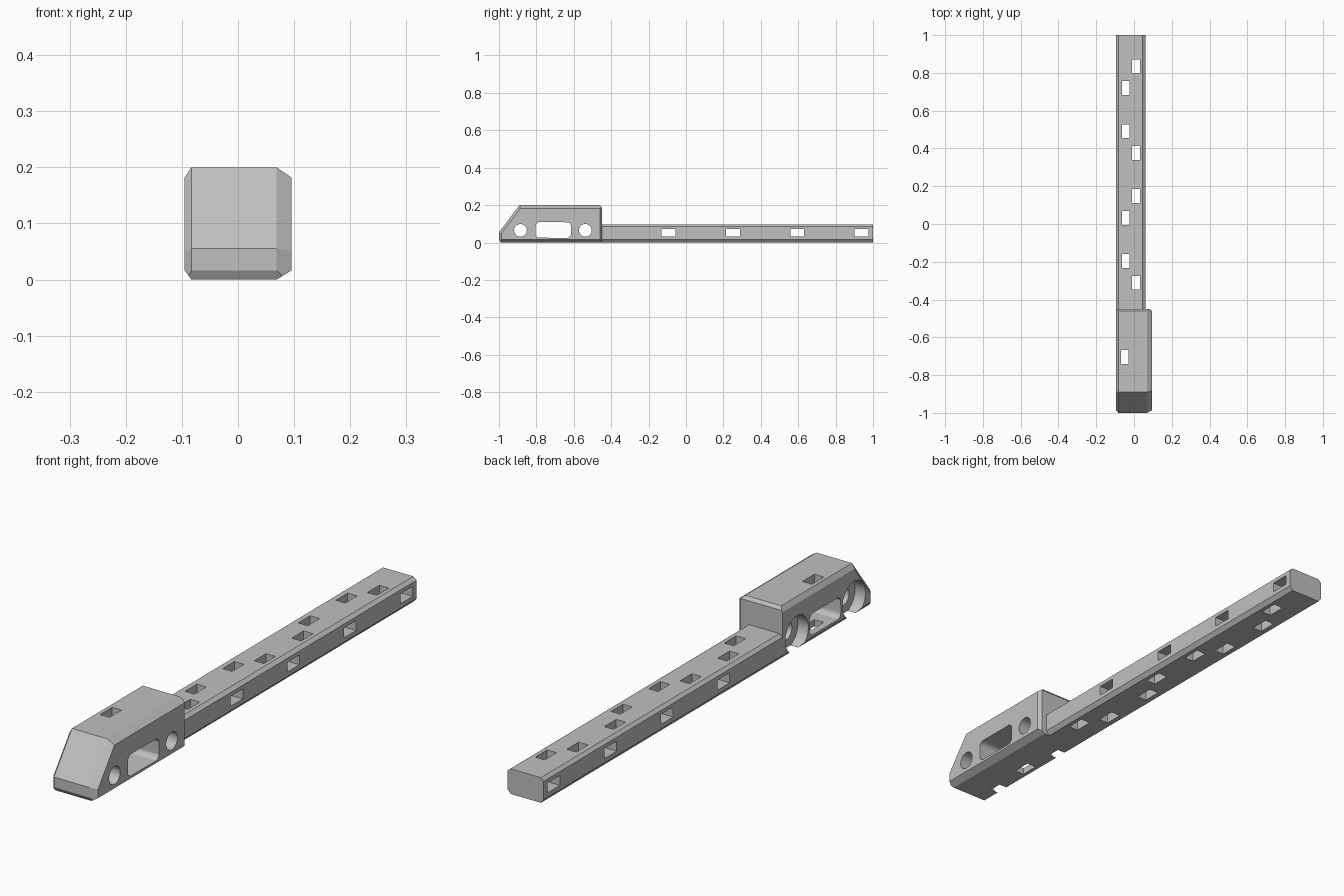
import bpy, bmesh
from math import cos, sin, pi, radians
from mathutils import Vector

cube = bpy.data.objects.get("Cube")
if cube:
    bpy.data.objects.remove(cube, do_unlink=True)

grey = bpy.data.materials.new("plain grey")
grey.use_nodes = True
grey.diffuse_color = (0.53, 0.53, 0.53, 1)
grey.node_tree.nodes["Principled BSDF"].inputs["Base Color"].default_value = (0.53, 0.53, 0.53, 1)


def finish(bm, name):
    bmesh.ops.recalc_face_normals(bm, faces=bm.faces)
    mesh = bpy.data.meshes.new(name)
    bm.to_mesh(mesh)
    bm.free()
    mesh.materials.append(grey)
    obj = bpy.data.objects.new(name, mesh)
    bpy.context.collection.objects.link(obj)
    return obj


def block(lo, hi):
    bm = bmesh.new()
    bmesh.ops.create_cube(bm, size=1)
    for v in bm.verts:
        v.co = [l + (h - l) * (c + 0.5) for l, h, c in zip(lo, hi, v.co)]
    return bm


def shave(bm, normal, dist):
    """Cut away everything beyond the plane normal . p = dist."""
    n = Vector(normal)
    geom = bm.verts[:] + bm.edges[:] + bm.faces[:]
    cut = bmesh.ops.bisect_plane(bm, geom=geom, plane_co=n * dist / n.length_squared,
                                 plane_no=n, clear_outer=True)["geom_cut"]
    edges = [e for e in cut if isinstance(e, bmesh.types.BMEdge)]
    if edges:
        bmesh.ops.contextual_create(bm, geom=edges)


def chamfer(bm, plane1, inset1, plane2, inset2):
    """Slice off the edge between two faces; insets run along each normal."""
    (n1, d1), (n2, d2) = plane1, plane2
    shave(bm, Vector(n1) / inset1 + Vector(n2) / inset2, d1 / inset1 + d2 / inset2 - 1)


def x_prism(outline, x0, x1):
    """Extrude a (y, z) outline along x."""
    bm = bmesh.new()
    face = bm.faces.new([bm.verts.new((x0, y, z)) for y, z in outline])
    new = bmesh.ops.extrude_face_region(bm, geom=[face])["geom"]
    bmesh.ops.translate(bm, vec=(x1 - x0, 0, 0),
                        verts=[v for v in new if isinstance(v, bmesh.types.BMVert)])
    return bm


def rounded(y, z, half_y, half_z, r, steps):
    """Rounded rectangle outline; a circle when the halves equal r."""
    pts = []
    for i, (sy, sz) in enumerate([(1, 1), (-1, 1), (-1, -1), (1, -1)]):
        for k in range(steps):
            a = (i + k / steps) * pi / 2
            pts.append((y + sy * (half_y - r) + r * cos(a), z + sz * (half_z - r) + r * sin(a)))
    return pts


def combine(target, tool, operation):
    mod = target.modifiers.new("combine", "BOOLEAN")
    mod.operation, mod.object, mod.solver = operation, tool, "EXACT"
    bpy.context.view_layer.objects.active = target
    bpy.ops.object.modifier_apply(modifier=mod.name)
    bpy.data.objects.remove(tool, do_unlink=True)


# Head block with sloped nose
SIDE = 0.095
bm = block((-SIDE, -1, 0), (SIDE, -0.45, 0.2))
slope = Vector((0, -0.145, 0.11)).normalized()
nose = (slope, slope.dot(Vector((0, -1, 0.055))))
shave(bm, *nose)
top, bottom = ((0, 0, 1), 0.2), ((0, 0, -1), 0)
front, back = ((0, -1, 0), 1), ((0, 1, 0), -0.45)
right, left = ((-1, 0, 0), SIDE), ((1, 0, 0), SIDE)
for side, inset in ((right, 0.012), (left, 0.026)):
    for face, depth in ((top, 0.018), (bottom, 0.016), (nose, 0.014), (front, 0.014)):
        chamfer(bm, side, inset, face, depth)
chamfer(bm, front, 0.01, bottom, 0.016)
chamfer(bm, back, 0.01, top, 0.012)
chamfer(bm, back, 0.01, left, 0.012)
body = finish(bm, "perforated_bar")

# Long bar, flush with the head on one side
BAR_LEFT, BAR_TOP = 0.06, 0.097
bm = block((-SIDE, -0.48, 0), (BAR_LEFT, 1, BAR_TOP))
for side, inset in ((right, 0.012), (((1, 0, 0), BAR_LEFT), 0.014)):
    for face, depth in ((((0, 0, 1), BAR_TOP), 0.011), (bottom, 0.016)):
        chamfer(bm, side, inset, face, depth)
combine(body, finish(bm, "long_bar"), "UNION")


def cut(bm):
    tool = finish(bm, "cutter")
    tool.hide_render = True
    combine(body, tool, "DIFFERENCE")


# Staggered vertical slots, then the one through the head
rows = ((0.0105, (-0.312, 0.148, 0.376, 0.836)),
        (-0.0425, (-0.196, 0.032, 0.492, 0.72)),
        (-0.048, (-0.704,)))
for x, ys in rows:
    for y in ys:
        cut(block((x - 0.02, y - 0.036, -0.1), (x + 0.02, y + 0.036, 0.3)))

# Sideways slots along the bar
for i in range(4):
    y = -0.093 + i * 0.344
    cut(block((-0.2, y - 0.037, 0.033), (0.2, y + 0.037, 0.071)))

# Large rounded window and two counterbored holes in the head
cut(x_prism(rounded(-0.71, 0.067, 0.095, 0.042, 0.022, 6), -0.2, 0.2))
for y in (-0.885, -0.538):
    cut(x_prism(rounded(y, 0.065, 0.034, 0.034, 0.034, 8), -0.2, 0.2))
    cut(x_prism(rounded(y, 0.065, 0.07, 0.07, 0.07, 10), -0.2, -0.05))

# Smooth the hole walls, keep the edges sharp
bpy.ops.object.select_all(action="DESELECT")
body.select_set(True)
bpy.context.view_layer.objects.active = body
bpy.ops.object.shade_smooth_by_angle(angle=radians(20))
